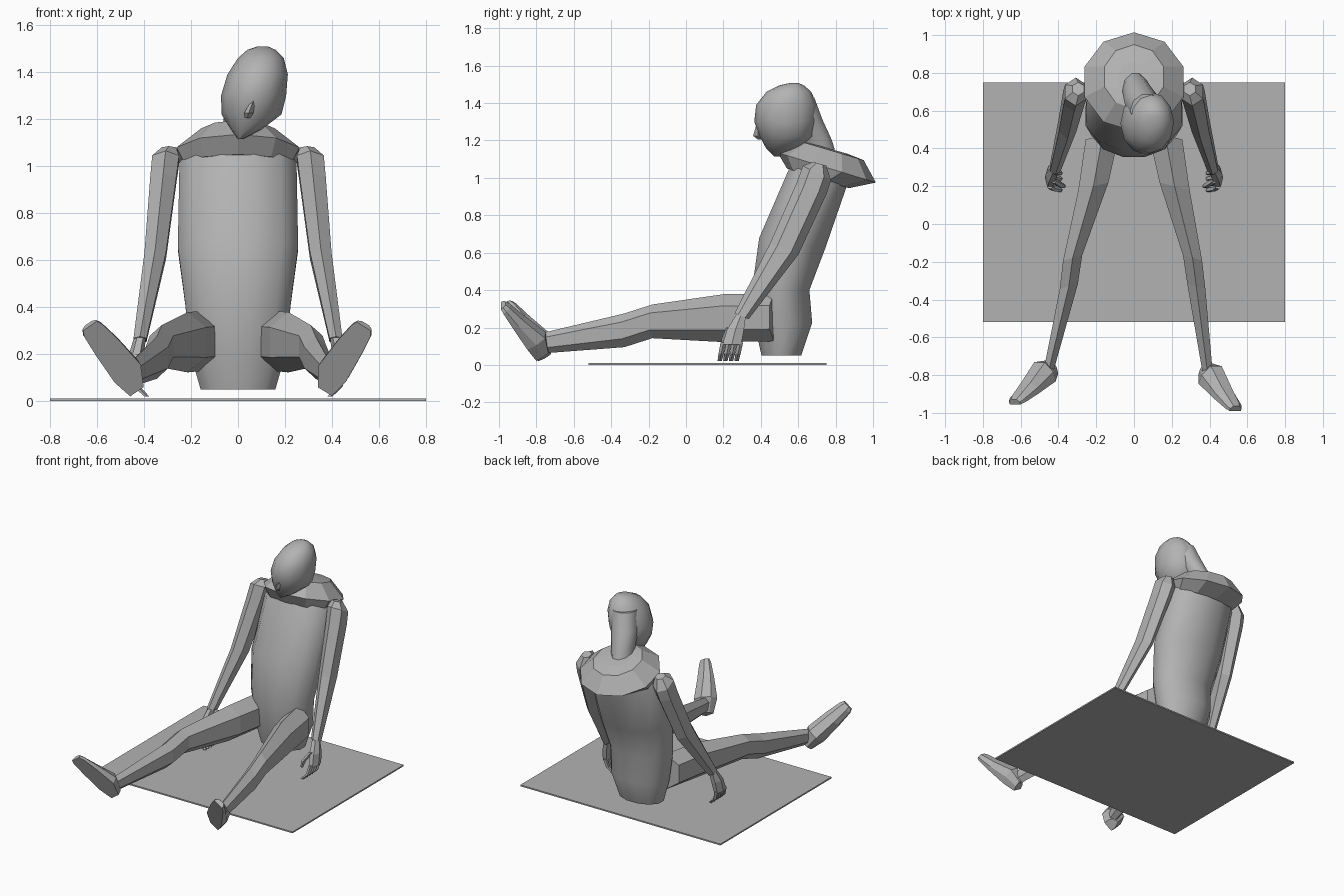
import bpy, bmesh, math
from mathutils import Vector as V

grey = bpy.data.materials.new("plain grey")
grey.diffuse_color = (0.45, 0.45, 0.45, 1)


def ring(c, a, b, n, start=0.0):
    """Ellipse of n points around c with half axes a and b."""
    pts = []
    for i in range(n):
        t = start + math.tau * i / n
        pts.append(V(c) + V(a) * math.cos(t) + V(b) * math.sin(t))
    return pts


def loft(name, rings, smooth=False):
    """Closed skin through a list of rings."""
    bm = bmesh.new()
    rows = [[bm.verts.new(p) for p in r] for r in rings]
    n = len(rows[0])
    for r0, r1 in zip(rows, rows[1:]):
        for i in range(n):
            j = (i + 1) % n
            bm.faces.new((r0[i], r0[j], r1[j], r1[i]))
    bm.faces.new(rows[0])
    bm.faces.new(rows[-1])
    bmesh.ops.recalc_face_normals(bm, faces=bm.faces)
    me = bpy.data.meshes.new(name)
    bm.to_mesh(me)
    bm.free()
    ob = bpy.data.objects.new(name, me)
    bpy.context.collection.objects.link(ob)
    me.materials.append(grey)
    if smooth:
        bpy.ops.object.select_all(action='DESELECT')
        ob.select_set(True)
        bpy.context.view_layer.objects.active = ob
        bpy.ops.object.shade_smooth_by_angle(angle=math.radians(45))
    return ob


def tilted(front, back, hw, n, x=0.0):
    """Ring across the body given its front and back (y, z) points."""
    f, b = V((x, *front)), V((x, *back))
    return ring((f + b) / 2, (hw, 0, 0), (b - f) / 2, n, math.pi / n)


# floor plate
loft("floor_plate", [[V((x, y, z)) for x, y in
     ((-0.8, -0.52), (0.8, -0.52), (0.8, 0.75), (-0.8, 0.75))] for z in (0.0, 0.01)])

# torso, leaning back
loft("torso", [tilted(f, b, w, 12) for f, b, w in (
    ((0.40, 0.05), (0.62, 0.05), 0.165),
    ((0.365, 0.20), (0.68, 0.225), 0.212),
    ((0.35, 0.42), (0.665, 0.40), 0.232),
    ((0.385, 0.68), (0.75, 0.62), 0.265),
    ((0.55, 1.06), (0.86, 0.94), 0.258),
    ((0.58, 1.12), (0.88, 1.03), 0.20))], True)

# wide collar
loft("collar", [tilted(f, b, w, 10) for f, b, w in (
    ((0.54, 1.05), (0.87, 0.945), 0.24),
    ((0.49, 1.135), (1.015, 0.975), 0.275),
    ((0.61, 1.195), (0.95, 1.095), 0.165),
    ((0.65, 1.19), (0.86, 1.13), 0.09))])

# neck and drooping head
loft("neck", [
    ring((0.0, 0.73, 1.10), (0.065, 0, 0), (0, 0.09, -0.02), 10),
    ring((0.015, 0.69, 1.22), (0.075, 0, 0), (0, 0.095, -0.02), 10),
    ring((0.04, 0.64, 1.31), (0.09, 0, 0), (0, 0.095, 0), 10),
    ring((0.07, 0.60, 1.43), (0.09, 0, 0), (0, 0.09, 0), 10)], True)
loft("head", [ring(((x0 + x1) / 2, (y0 + y1) / 2, z), ((x1 - x0) / 2, 0, 0),
                   (0, (y1 - y0) / 2, 0), 12)
     for z, x0, x1, y0, y1 in (
         (1.115, 0.0, 0.02, 0.47, 0.51),
         (1.155, -0.03, 0.10, 0.43, 0.60),
         (1.22, -0.07, 0.185, 0.395, 0.68),
         (1.30, -0.072, 0.205, 0.365, 0.70),
         (1.39, -0.045, 0.212, 0.375, 0.70),
         (1.46, 0.0, 0.195, 0.43, 0.67),
         (1.495, 0.04, 0.16, 0.50, 0.63),
         (1.508, 0.08, 0.13, 0.56, 0.60))], True)
loft("nose", [ring(c, (r, 0, 0), (0, r * 1.3, 0), 4) for c, r in (
    ((0.07, 0.385, 1.29), 0.006), ((0.045, 0.385, 1.225), 0.02),
    ((0.04, 0.40, 1.205), 0.012))])

for s, side in ((-1, "left"), (1, "right")):
    # hanging arm
    loft(side + "_arm", [ring((s * x, y, z), (rx, 0, 0), (0, ry, sl), 6, math.pi / 6)
         for x, y, z, rx, ry, sl in (
             (0.295, 0.715, 1.075, 0.035, 0.035, -0.01),
             (0.308, 0.70, 1.025, 0.066, 0.075, -0.04),
             (0.318, 0.67, 0.94, 0.064, 0.08, -0.03),
             (0.352, 0.525, 0.62, 0.053, 0.076, -0.03),
             (0.417, 0.297, 0.26, 0.032, 0.038, -0.015))])
    # hand with curled fingers
    loft(side + "_palm", [ring((s * x, y, z), (rx, 0, 0), (0, ry, 0), 6)
         for x, y, z, rx, ry in (
             (0.417, 0.295, 0.27, 0.026, 0.03),
             (0.435, 0.265, 0.19, 0.032, 0.052),
             (0.445, 0.245, 0.11, 0.027, 0.058))])
    for k in range(4):
        y = 0.20 + 0.03 * k
        loft(f"{side}_finger_{k + 1}", [ring(c, (r, 0, 0), (0, r, 0), 5) for c, r in (
            ((s * 0.445, y, 0.12), 0.016), ((s * 0.43, y - 0.012, 0.06), 0.015),
            ((s * 0.39, y - 0.02, 0.02), 0.012))])
    loft(side + "_thumb", [ring(c, (r, 0, 0), (0, r, 0), 5) for c, r in (
        ((s * 0.425, 0.23, 0.20), 0.016), ((s * 0.385, 0.205, 0.14), 0.016),
        ((s * 0.37, 0.20, 0.09), 0.01))])

    # stretched leg, the left one splayed a little further
    knee, ankle = (0.31, 0.39) if s > 0 else (0.325, 0.455)
    loft(side + "_leg", [ring((s * x, y, z), (rx, -0.25 * s * rx, 0), (0, 0, rz), 6, math.pi / 6)
         for x, y, z, rx, rz in (
             (0.165, 0.47, 0.255, 0.105, 0.128),
             (0.215, 0.20, 0.25, 0.092, 0.128),
             (knee, -0.18, 0.233, 0.058, 0.09),
             (knee + 0.02, -0.33, 0.185, 0.055, 0.09),
             (ankle, -0.79, 0.113, 0.032, 0.053))])

    # foot, sole turned forward and outward
    heel, toe = ((V((0.37, -0.80, 0.04)), V((0.535, -0.99, 0.318))) if s > 0 else
                 (V((-0.43, -0.79, 0.04)), V((-0.63, -0.955, 0.32))))
    d = (toe - heel).normalized()
    u = V((s * 0.84, 0, -0.53))
    u = (u - d * u.dot(d)).normalized()
    n = d.cross(u)
    if n.y < 0:
        n = -n
    rings = []
    for t, wi, wo, h in ((0.0, 0.035, 0.035, 0.075), (0.25, 0.08, 0.055, 0.11),
                         (0.65, 0.065, 0.053, 0.065), (0.93, 0.047, 0.047, 0.04),
                         (1.0, 0.035, 0.035, 0.03)):
        c = heel.lerp(toe, t)
        rings.append([c - u * wi, c + u * wo, c + u * wo + n * h * 0.5, c + u * wo * 0.5 + n * h,
                      c - u * wi * 0.5 + n * h, c - u * wi + n * h * 0.5])
    loft(side + "_foot", rings)
